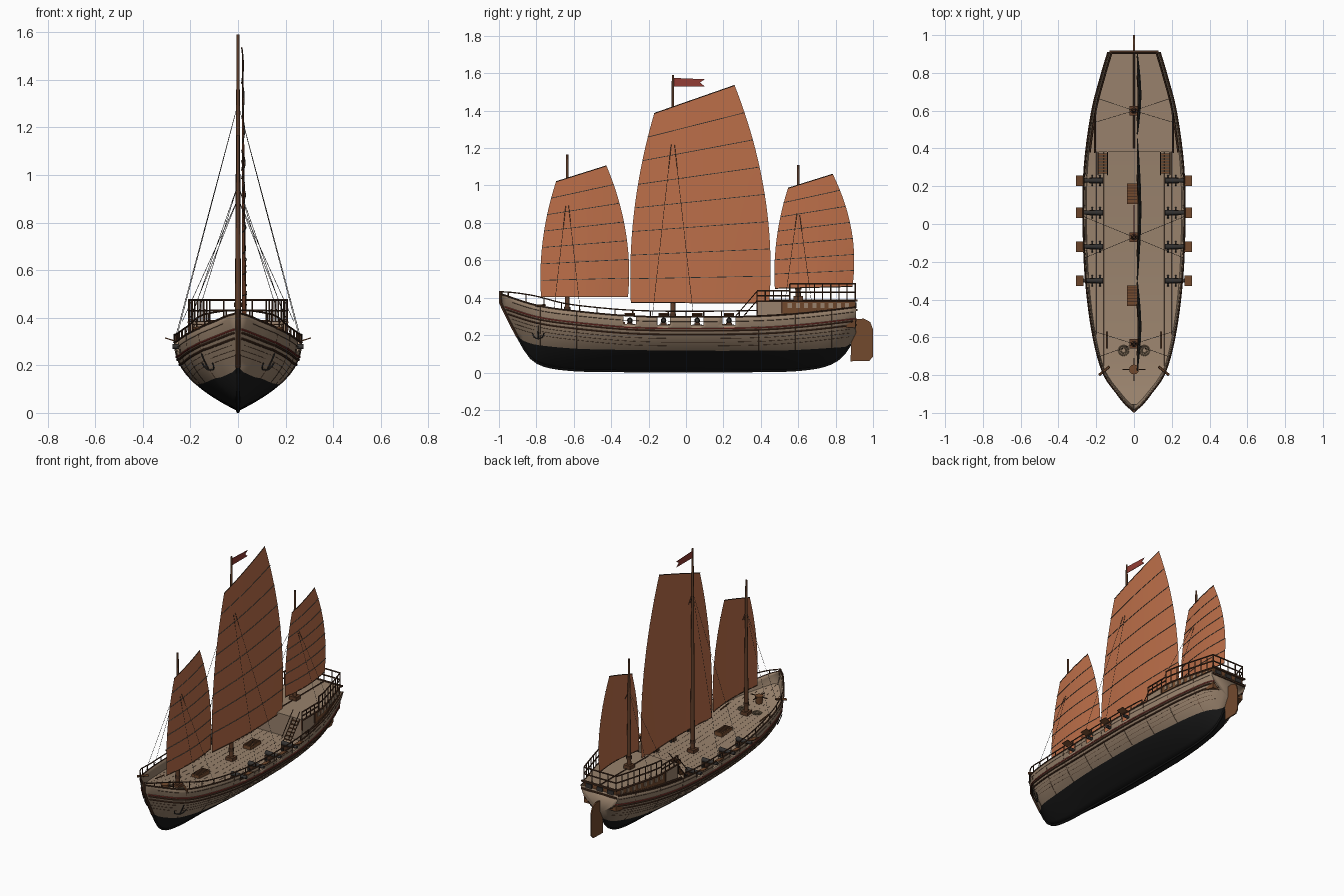
import bpy, bmesh, math
from mathutils import Matrix, Vector

cube = bpy.data.objects.get("Cube")
if cube:
    bpy.data.objects.remove(cube)


def material(name, r, g, b):
    m = bpy.data.materials.new(name)
    m.use_nodes = True
    m.diffuse_color = (r, g, b, 1)
    m.node_tree.nodes["Principled BSDF"].inputs["Base Color"].default_value = (r, g, b, 1)
    return m


PLANK = material("pale planks", .315, .222, .15)
TAR = material("tarred bottom", .01, .01, .01)
TRIM = material("dark timber", .07, .031, .016)
MAST = material("mast timber", .115, .047, .022)
BROWN = material("brown timber", .17, .068, .027)
SAIL = material("rust sailcloth", .5, .157, .066)
BATTEN = material("grey battens", .1, .105, .095)
RED = material("red paint", .29, .046, .034)
IRON = material("iron and rigging", .035, .032, .03)
TAN = material("tan rope", .21, .15, .09)


# ---- helpers ----
def smooth_fn(*pts):
    """Smooth curve through (y, value) points."""
    def slope(i):
        a, b = pts[max(i - 1, 0)], pts[min(i + 1, len(pts) - 1)]
        return (b[1] - a[1]) / (b[0] - a[0])

    def f(y):
        i = 0
        while i < len(pts) - 2 and y > pts[i + 1][0]:
            i += 1
        (y0, v0), (y1, v1) = pts[i], pts[i + 1]
        h = y1 - y0
        t = min(max((y - y0) / h, 0), 1)
        e = t * t * (3 - 2 * t)
        return (v0 + (v1 - v0) * e + h * slope(i) * t * (1 - t) ** 2
                - h * slope(i + 1) * t * t * (1 - t))
    return f


def span(a, b, n):
    return [a + (b - a) * i / n for i in range(n + 1)]


def finish(name, bm, *mats, smooth=True):
    me = bpy.data.meshes.new(name)
    bm.to_mesh(me)
    bm.free()
    for m in mats:
        me.materials.append(m)
    if smooth:
        me.shade_smooth()
        me.set_sharp_from_angle(angle=.6)
    ob = bpy.data.objects.new(name, me)
    bpy.context.collection.objects.link(ob)
    return ob


def tubes(name, paths, r, mat, sides=6):
    """Sweep a round section along each path."""
    bm = bmesh.new()
    for path in paths:
        path, rings = [Vector(p) for p in path], []
        for i, p in enumerate(path):
            d = (path[min(i + 1, len(path) - 1)] - path[max(i - 1, 0)]).normalized()
            a = d.cross((0, 0, 1) if abs(d.z) < .9 else (0, 1, 0)).normalized()
            b = d.cross(a)
            angles = [math.tau * k / sides for k in range(sides)]
            rings.append([bm.verts.new(p + r * (a * math.cos(t) + b * math.sin(t))) for t in angles])
        for p, q in zip(rings, rings[1:]):
            for k in range(sides):
                bm.faces.new((p[k], p[k - 1], q[k - 1], q[k]))
        bm.faces.new(rings[0])
        bm.faces.new(rings[-1][::-1])
    bmesh.ops.recalc_face_normals(bm, faces=bm.faces)
    return finish(name, bm, mat)


def boxes(name, items, mat):
    """items: (centre, size, optional tilt about y)."""
    bm = bmesh.new()
    for c, s, *tilt in items:
        m = Matrix.Translation(c) @ Matrix.Rotation(tilt[0] if tilt else 0, 4, 'Y')
        bmesh.ops.create_cube(bm, size=1, matrix=m @ Matrix.Diagonal((*s, 1)))
    return finish(name, bm, mat, smooth=False)


def cones(name, items, mat, axis=None):
    """items: (centre, bottom radius, top radius, length)."""
    bm = bmesh.new()
    for c, r1, r2, h in items:
        m = Matrix.Translation(c)
        if axis:
            m = m @ Matrix.Rotation(math.copysign(math.pi / 2, c[0]), 4, 'Y')
        bmesh.ops.create_cone(bm, cap_ends=True, segments=12, radius1=r1, radius2=r2, depth=h, matrix=m)
    return finish(name, bm, mat)


def prism(name, pts, axis, depth, *mats):
    """Extrude an outline along an axis."""
    bm = bmesh.new()
    f = bm.faces.new([bm.verts.new(p) for p in pts])
    new = bmesh.ops.extrude_face_region(bm, geom=[f])["geom"]
    bmesh.ops.translate(bm, verts=[v for v in new if isinstance(v, bmesh.types.BMVert)],
                        vec=Vector(axis) * depth)
    bmesh.ops.recalc_face_normals(bm, faces=bm.faces)
    return finish(name, bm, *mats, smooth=False)


# ---- hull lines ----
beam = smooth_fn((-.99, .004), (-.96, .04), (-.9, .088), (-.8, .158), (-.6, .215), (-.3, .255),
                 (0, .268), (.3, .262), (.6, .222), (.8, .17), (.91, .137))
keel = smooth_fn((-.99, .37), (-.92, .23), (-.85, .105), (-.8, .055), (-.7, .024), (-.5, .01),
                 (.5, .01), (.7, .027), (.8, .062), (.86, .12), (.91, .21))
sheer = smooth_fn((-.99, .42), (-.8, .36), (-.6, .33), (-.3, .303), (0, .297), (.4, .302), (.65, .32), (.91, .35))
water = smooth_fn((-.92, .21), (-.87, .17), (-.78, .145), (-.5, .124), (.5, .118), (.91, .14))
PORTS = (-.3, -.12, .06, .23)
SIDES = (-1, 1)
POOP, STERN, ROOF = .38, .905, .385


def hull_x(y, z):
    u = min(max((z - keel(y)) / (sheer(y) - keel(y)), 0), 1)
    return beam(y) * (1 - (1 - u) ** (1.75 if y < -.8 else 2.2))


def deck_z(y):
    return sheer(y) - .06


def along(off, a, b, n=60):
    """Path pair following the hull side at a distance below the sheer."""
    return [[(s * hull_x(y, sheer(y) - off), y, sheer(y) - off) for y in span(a, b, n)] for s in SIDES]


# hull shell with gun ports
ys = sorted(span(-.99, .91, 64) + [p + d for p in PORTS for d in (-.034, .034)])
bm = bmesh.new()
grid = []
for y in ys:
    k, s = keel(y), sheer(y)
    w = max(k, water(y))
    zs = span(k, w, 6) + span(w, s, 8)[1:]
    grid.append([bm.verts.new((hull_x(y, z), y, z)) for z in zs])
for p, q in zip(grid, grid[1:]):
    mid = (p[0].co.y + q[0].co.y) / 2
    for j in range(14):
        if j >= 12 and any(abs(mid - g) < .034 for g in PORTS):
            continue
        f = bm.faces.new((p[j], p[j + 1], q[j + 1], q[j]))
        f.material_index = int(j < 6)
bm.faces.new(grid[-1] + [bm.verts.new((0, .91, sheer(.91)))])
bmesh.ops.remove_doubles(bm, verts=bm.verts, dist=.0002)
bm.normal_update()
for f in bm.faces:
    if f.normal.x < -.001 or (abs(f.normal.x) < .001 and f.normal.y < 0):
        f.normal_flip()
hull = finish("hull", bm, PLANK, TAR)
hull.modifiers.new("mirror", 'MIRROR')
solid = hull.modifiers.new("thickness", 'SOLIDIFY')
solid.thickness, solid.offset = .008, -1

# main deck and seams
bm = bmesh.new()
rows = [[bm.verts.new((s * (hull_x(y, deck_z(y)) - .003), y, deck_z(y))) for s in SIDES] for y in span(-.955, .9, 50)]
for p, q in zip(rows, rows[1:]):
    bm.faces.new((p[0], p[1], q[1], q[0]))
finish("main_deck", bm, PLANK)
seams = []
for x in span(-.2, .2, 10):
    seams.append([(x, y, deck_z(y)) for y in span(-.95, POOP, 40) if hull_x(y, deck_z(y)) > abs(x) + .01])
tubes("deck_seams", seams, .0004, TRIM, 4)

# wales, stripe, cap rails and hull seams
tubes("wales", along(.074, -.962, .91) + along(.095, -.952, .91), .005, TRIM)
tubes("red_stripe", along(.062, -.968, .91), .0042, RED)
tubes("cap_rail", along(0, -.988, .91), .0045, TRIM)
tubes("hull_seams", [p for o in (.025, .115, .135, .155) for p in along(o, -.93, .9)], .001, TRIM, 4)
tubes("hull_ribs", [[(s * hull_x(y, z), y, z) for z in span(water(y), sheer(y), 8)]
                    for y in span(-.78, .78, 8) for s in SIDES], .0011, TRIM, 4)
lift = smooth_fn((-.99, .012), (-.9, .035), (-.8, .048), (-.65, .034), (-.55, .031), (POOP, .031))
rail = [[(s * beam(y), y, sheer(y) + lift(y)) for y in span(-.985, POOP, 50)] for s in SIDES]
tubes("bulwark_rail", rail, .0038, TRIM)
tubes("rail_posts", [[(s * beam(y), y, sheer(y)), (s * beam(y), y, sheer(y) + lift(y))]
                     for y in span(-.95, POOP, 14) for s in SIDES], .0035, TRIM)
tubes("quarter_rail", [[(s * (beam(y) - .02), y, sheer(y)) for y in span(POOP, STERN, 20)] for s in SIDES], .006, TRIM)
tubes("keel", [[(0, y, keel(y)) for y in span(-.9, .88, 50)]], .008, TAR)
tubes("stem_post", [[(0, -.99, .435)] + [(0, y, keel(y)) for y in span(-.99, -.9, 8)]], .01, TRIM)
boxes("transom_beams", [((0, .912, z), (.26, .012, .01)) for z in (.335, .385)], TRIM)

# guns, carriages and port lids
guns = [(s, y) for s in SIDES for y in PORTS]
cones("cannons", [((s * .22, y, .279), .015, .01, .11) for s, y in guns], IRON, axis='X')
boxes("gun_carriages", [((s * .2, y, .255), (.07, .03, .024)) for s, y in guns], TRIM)
cones("carriage_wheels", [((s * x, y + d, .247), .01, .01, .008) for s, y in guns
                          for x in (.18, .22) for d in (-.02, .02)], IRON, axis='X')
boxes("port_lids", [((s * .287, y, .309), (.042, .055, .005), -s * .3) for s, y in guns], BROWN)

# hatches, capstan, bow gear
boxes("hatches", [((-.01, y, deck_z(y) + .01), (.055, .11, .026)) for y in (.16, -.38)], BROWN)
boxes("hatch_bars", [((-.01, y + d, deck_z(y) + .024), (.05, .004, .004))
                     for y in (.16, -.38) for d in span(-.045, .045, 6)], TRIM)
cz = deck_z(-.77)
cones("capstan", [((0, -.77, cz + .025), .02, .026, .05)], BROWN)
boxes("capstan_bars", [((0, -.77, cz + .045), s) for s in ((.12, .005, .005), (.005, .12, .005))], TRIM)
tubes("rope_coils", [[(s * .055 + r * math.cos(t), -.67 + r * math.sin(t), deck_z(-.67) + .003)
                      for t in span(0, math.tau, 16)] for s in SIDES for r in (.014, .026)], .0035, TAN)
tubes("deck_spars", [[(s * .145, -.66, deck_z(-.66) + .02), (s * .145, -.57, deck_z(-.57) + .02)] for s in SIDES], .004, BROWN)
tubes("catheads", [[(s * .13, -.755, .36), (s * .185, -.8, .355)] for s in SIDES], .007, BROWN)
anchors = []
for s in SIDES:
    arc = [(-.79 + .03 * math.cos(t), .21 + .03 * math.sin(t)) for t in span(math.pi, math.tau, 8)]
    for line in ([(-.79, z) for z in span(.25, .18, 5)], arc):
        anchors.append([(s * (hull_x(y, z) + .008), y, z) for y, z in line])
tubes("anchors", anchors, .003, IRON)

# poop house: pale deck and fore part, brown cabin aft
edge = [(min(beam(y) - .02, .207), y) for y in span(POOP, STERN, 12)]
outline = [(x, y, .24) for x, y in edge] + [(-x, y, .24) for x, y in reversed(edge)]
house = prism("poop_house", outline, (0, 0, 1), ROOF - .24, BROWN, PLANK)
for f in house.data.polygons:
    f.material_index = int(f.normal.z > .9 or f.center.y < .5)
tubes("poop_trim", [[(s * x, y, ROOF - .004) for x, y in edge] for s in SIDES], .006, TRIM)
tubes("poop_ridge", [[(0, .4, ROOF + .002), (0, STERN, ROOF + .002)]], .004, TRIM)
boxes("house_windows", [((s * x, y, .358), (.007, .022, .026)) for x, y in edge[4:-1] for s in SIDES], PLANK)
boxes("stern_windows", [((x, STERN + .003, .36), (.045, .008, .026)) for x in span(-.08, .08, 2)], IRON)
boxes("poop_posts_low", [((s * x, y, .35), (.008, .008, .07)) for x, y in edge[:4:3] for s in SIDES], TRIM)

# poop railing
rails, posts = [], []
for s in SIDES:
    for run, top in ((edge[:5], .437), (edge[4:], .474)):
        for z in (top, (top + ROOF) / 2):
            rails.append([(s * x, y, z) for x, y in run])
        posts += [[(s * x, y, ROOF), (s * x, y, top)] for x, y in run]
w = edge[-1][0]
rails += [[(-w, STERN, z), (w, STERN, z)] for z in (.474, .43)]
posts += [[(x, STERN, ROOF), (x, STERN, .474)] for x in span(-w, w, 4)]
tubes("poop_rails", rails, .0045, TRIM)
tubes("poop_posts", posts, .0035, TRIM)

# stairs up to the poop
foot, head = (.26, .245), (POOP, ROOF)
strings = [[(s * .165 + d, *foot), (s * .165 + d, *head)] for s in SIDES for d in (-.025, .025)]
hand = [[(x, y, z + .05) for x, y, z in p] for p in strings]
tubes("stair_sides", strings + hand, .003, TRIM)
boxes("stair_steps", [((s * .165, foot[0] + .12 * t, foot[1] + .14 * t), (.05, .01, .005))
                      for s in SIDES for t in span(.1, .9, 6)], BROWN)

# rudder
prism("rudder", [(-.004, y, z) for y, z in ((.88, .06), (.885, .26), (.91, .285), (.95, .288), (.985, .27),
                                            (1, .23), (1, .085), (.98, .062))], (1, 0, 0), .008, BROWN)

# masts and shrouds: (y, base, top, shroud top, shroud spread)
MASTS = ((-.635, .27, 1.165, .96, .07), (-.07, .235, 1.59, 1.3, .11), (.6, ROOF, 1.11, .9, .07))
cones("masts", [((0, y, (a + b) / 2), .014, .006, b - a) for y, a, b, *_ in MASTS], MAST)
boxes("mast_partners", [((0, y, a + .012), (.05, .05, .024)) for y, a, *_ in MASTS], MAST)
cones("mast_bands", [((0, y, a + .07), .017, .017, .02) for y, a, *_ in MASTS], TRIM)
tubes("shrouds", [[(0, y, h), (s * beam(y + d), y + d, max(sheer(y + d), a))]
                  for y, a, _, h, w in MASTS for s in SIDES for d in (-w, w)], .0011, IRON, 4)
prism("pennant", [(-.0015, y, z) for y, z in ((-.07, 1.575), (.1, 1.568), (.075, 1.55), (.1, 1.53), (-.07, 1.53))],
      (1, 0, 0), .003, RED)


# battened sails
def edge_point(a, b, bulge, t):
    return a[0] + (b[0] - a[0]) * t + 2 * bulge * t * (1 - t), a[1] + (b[1] - a[1]) * t


def sail(name, luff, leech, bulges, panels):
    def row(t, off=0.0):
        (y0, z0), (y1, z1) = edge_point(*luff, -bulges[0], t), edge_point(*leech, bulges[1], t)
        return [(.016 + .02 * math.sin(math.pi * v) * (1 - .7 * t) + off,
                 y0 + (y1 - y0) * v, z0 + (z1 - z0) * v) for v in span(0, 1, 10)]
    bm = bmesh.new()
    g = [[bm.verts.new(p) for p in row(t)] for t in span(0, 1, panels * 3)]
    for p, q in zip(g, g[1:]):
        for i in range(10):
            bm.faces.new((p[i], p[i + 1], q[i + 1], q[i]))
    finish(name, bm, SAIL)
    tubes(name + "_battens", [row(t, .0024) for t in span(0, 1, panels)[1:-1]], .0021, BATTEN)
    tubes(name + "_yards", [row(0), row(1)], .003, TRIM)


sail("fore_sail", ((-.775, .405), (-.695, 1.02)), ((-.31, .405), (-.425, 1.105)), (.06, .09), 7)
sail("main_sail", ((-.295, .375), (-.17, 1.385)), ((.445, .37), (.26, 1.535)), (.085, .137), 8)
sail("mizzen_sail", ((.475, .45), (.545, .985)), ((.89, .46), (.785, 1.06)), (.05, .095), 7)
